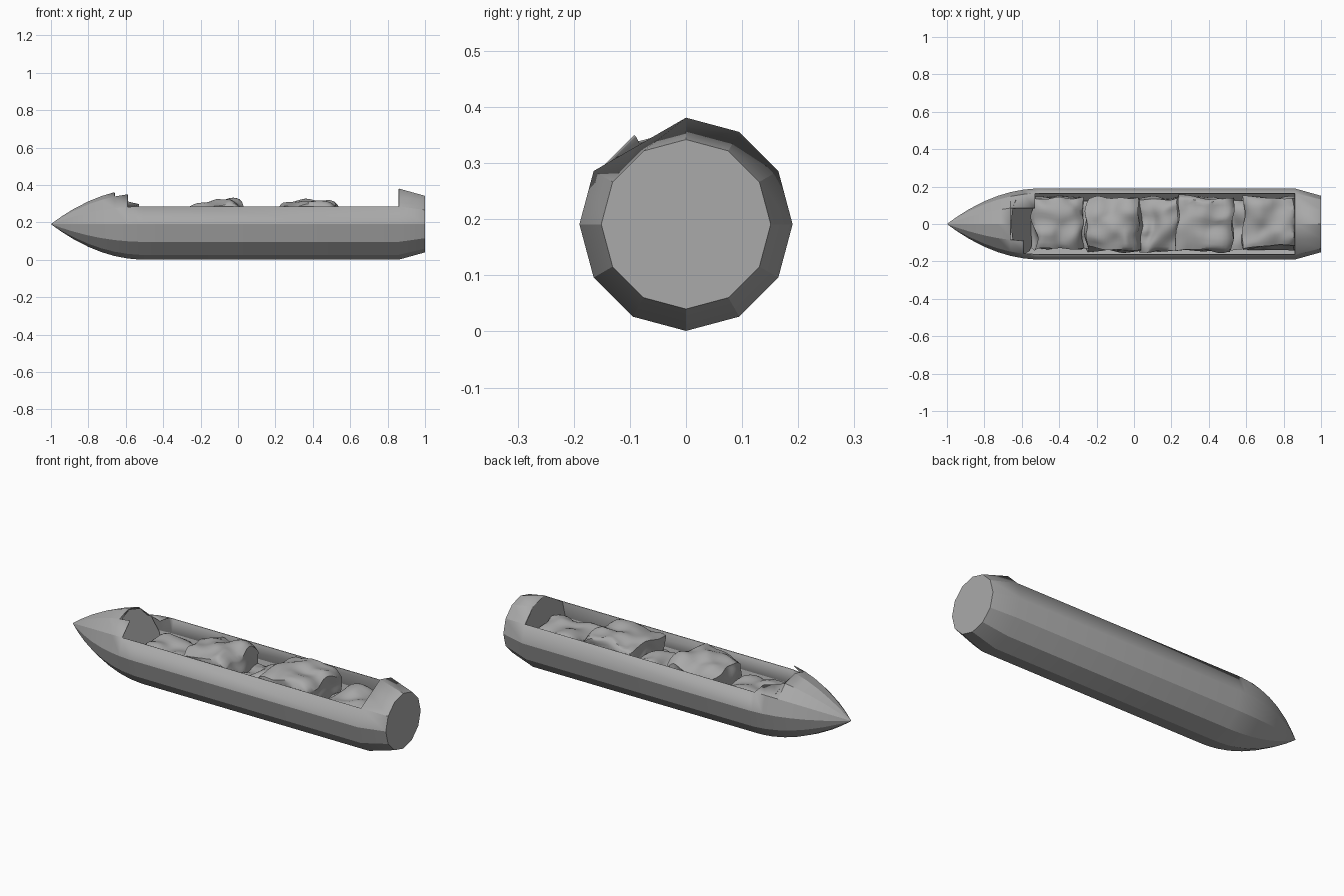
import bpy, bmesh, math
from mathutils import Vector, Euler, noise

cube = bpy.data.objects.get("Cube")
if cube:
    bpy.data.objects.remove(cube, do_unlink=True)

SIDES, RADIUS, AXIS_Z = 12, 0.19, 0.191

grey = bpy.data.materials.new("plain grey")
grey.use_nodes = True
grey.diffuse_color = (0.4, 0.4, 0.4, 1)
grey.node_tree.nodes["Principled BSDF"].inputs["Base Color"].default_value = (0.4, 0.4, 0.4, 1)


def finish(bm, name, angle):
    bmesh.ops.recalc_face_normals(bm, faces=bm.faces)
    mesh = bpy.data.meshes.new(name)
    bm.to_mesh(mesh)
    bm.free()
    mesh.materials.append(grey)
    ob = bpy.data.objects.new(name, mesh)
    bpy.context.collection.objects.link(ob)
    bpy.ops.object.select_all(action='DESELECT')
    ob.select_set(True)
    bpy.context.view_layer.objects.active = ob
    bpy.ops.object.shade_smooth_by_angle(angle=math.radians(angle))
    return ob


def nose_radius(x):
    return RADIUS * (1 - ((-0.5 - x) / 0.5) ** 2)


def ring_point(x, r, k):
    a = math.tau * k / SIDES
    return Vector((x, r * math.cos(a), AXIS_Z + r * math.sin(a)))


def removed(x, side):
    """Open the four upper sides, with a stepped notch towards the nose."""
    if -0.59 < x < -0.53:
        return 2 <= side <= 4
    if -0.53 < x < 0.86:
        return 1 <= side <= 4
    return -0.66 < x < -0.59 and side in (2, 3)


# Hollow twelve-sided hull: curved nose, straight body, tapered tail
stations = [(x, nose_radius(x)) for x in (-0.98, -0.94, -0.88, -0.8, -0.73, -0.66, -0.59, -0.53)]
stations += [(-0.5, RADIUS), (0.86, RADIUS), (1.0, 0.151)]
bm = bmesh.new()
rings = [[bm.verts.new(ring_point(x, r, k)) for k in range(SIDES)] for x, r in stations]
# Panel beside the notch folded inwards, and the dented tail corner
rings[6][2].co = (-0.59, 0.085, 0.312)
rings[7][2].co = (-0.53, 0.085, 0.298)
rings[9][4].co = rings[9][3].co.lerp(rings[9][5].co, 0.52)
tip = bm.verts.new((-1, 0, AXIS_Z))
for k in range(SIDES):
    n = (k + 1) % SIDES
    bm.faces.new((tip, rings[0][n], rings[0][k]))
    for i, (a, b) in enumerate(zip(rings, rings[1:])):
        if not removed((stations[i][0] + stations[i + 1][0]) / 2, k):
            bm.faces.new((a[k], a[n], b[n], b[k]))
bm.faces.new(rings[-1])
tail_outline = [v.co.copy() for v in rings[9]]
bmesh.ops.delete(bm, geom=[v for v in bm.verts if not v.link_faces], context='VERTS')
hull = finish(bm, "hull", 20)
wall = hull.modifiers.new("wall", 'SOLIDIFY')
wall.thickness = 0.004
wall.offset = -1


# Walls closing the hold at both ends
def bulkhead(name, points):
    bm = bmesh.new()
    bm.faces.new([bm.verts.new(p) for p in points])
    finish(bm, name, 20)


bulkhead("tail_bulkhead", tail_outline)
nose_outline = []
for k in range(SIDES):
    p = ring_point(-0.66, 0.166, k)
    p.x += (0.36 - p.z) * 0.4
    nose_outline.append(p)
bulkhead("nose_bulkhead", nose_outline)


# Lumpy blocks lying in the hull
def lump(name, x0, x1, y0, y1, top, tilt, seed):
    size = Vector((x1 - x0, y1 - y0, top - 0.07))
    centre = Vector(((x0 + x1) / 2, (y0 + y1) / 2, (top + 0.07) / 2))
    turn = Euler(tilt).to_matrix()
    bm = bmesh.new()
    bmesh.ops.create_cube(bm, size=1)
    bmesh.ops.subdivide_edges(bm, edges=bm.edges, cuts=15, use_grid_fill=True)
    shift = Vector((seed * 3.7, seed * 1.3, seed * 2.1))
    for v in bm.verts:
        u, w, h = v.co * 2
        p = turn @ (v.co * size) + centre
        # Crowned top with waves
        p.z -= (0.03 * u ** 4 + 0.02 * w ** 4) * max(h, 0)
        wave = noise.noise_vector(p * 10 + shift)
        p += Vector((wave.x * 0.026, wave.y * 0.02, wave.z * 0.04))
        # Keep the block inside the hull wall
        off = Vector((p.y, p.z - AXIS_Z))
        if off.length > 0.172:
            off *= 0.172 / off.length
            p.y, p.z = off.x, off.y + AXIS_Z
        p.x = min(p.x, 0.858)
        v.co = p
    return finish(bm, name, 45)


blocks = [
    (-0.54, -0.28, -0.13, 0.14, 0.23, (0.05, 0.08, 0.03)),
    (-0.32, -0.22, -0.13, 0.12, 0.17, (0, 0.1, 0.05)),
    (-0.25, 0.03, -0.14, 0.13, 0.315, (-0.04, -0.03, -0.03)),
    (0.02, 0.25, -0.14, 0.14, 0.23, (0.04, -0.06, 0.04)),
    (0.23, 0.52, -0.14, 0.14, 0.32, (0, 0.05, -0.04)),
    (0.50, 0.62, -0.13, 0.13, 0.18, (0, -0.1, 0.04)),
    (0.58, 0.86, -0.13, 0.14, 0.25, (-0.05, 0.05, 0.02)),
]
for i, (x0, x1, y0, y1, top, tilt) in enumerate(blocks):
    lump(f"cargo_block_{i + 1}", x0, x1, y0, y1, top, tilt, i + 1)
